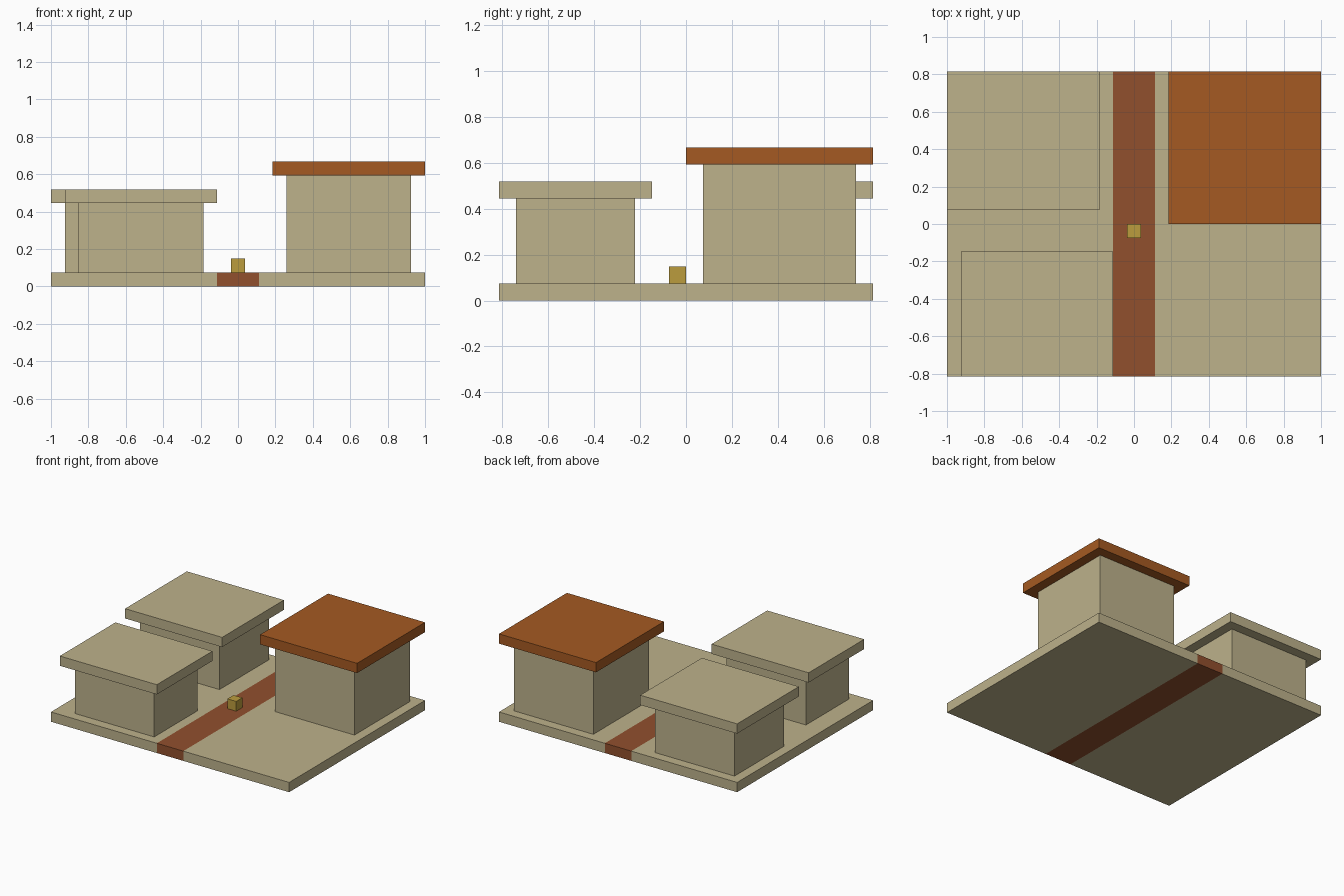
import bpy
import bmesh
from mathutils import Vector

default = bpy.data.objects.get("Cube")
if default:
    bpy.data.objects.remove(default)

U = 2 / 27  # building module: the slab is 27 modules wide


def material(name, rgb):
    mat = bpy.data.materials.new(name)
    mat.use_nodes = True
    color = (*rgb, 1)
    mat.diffuse_color = color
    bsdf = mat.node_tree.nodes["Principled BSDF"]
    bsdf.inputs["Base Color"].default_value = color
    bsdf.inputs["Roughness"].default_value = 0.9
    return mat


sand = material("sand", (0.51, 0.445, 0.26))
rust = material("rust_orange", (0.376, 0.102, 0.016))
brick = material("brick_brown", (0.283, 0.08, 0.027))
gold = material("gold", (0.50, 0.335, 0.047))


def block(name, low, high, mat):
    """Box between two corners, given in modules."""
    low, high = Vector(low) * U, Vector(high) * U
    mesh = bpy.data.meshes.new(name)
    bm = bmesh.new()
    bmesh.ops.create_cube(bm, size=1)
    bmesh.ops.scale(bm, vec=high - low, verts=bm.verts)
    bmesh.ops.translate(bm, vec=(low + high) / 2, verts=bm.verts)
    bm.to_mesh(mesh)
    bm.free()
    mesh.materials.append(mat)
    obj = bpy.data.objects.new(name, mesh)
    bpy.context.collection.objects.link(obj)
    return obj


def house(name, x0, x1, y0, y1, wall_height, roof_mat):
    """Plain walls under a flat roof that overhangs one module all round."""
    eaves = 1 + wall_height
    block(name + "_walls", (x0 + 1, y0 + 1, 1), (x1 - 1, y1 - 1, eaves), sand)
    block(name + "_roof", (x0, y0, eaves), (x1, y1, eaves + 1), roof_mat)


# Ground slab, cut lengthwise so the middle strip becomes the path
ground = block("ground_slab", (-13.5, -11, 0), (13.5, 11, 1), sand)
ground.data.materials.append(brick)
bm = bmesh.new()
bm.from_mesh(ground.data)
for x in (-1.5, 1.5):
    geom = bm.verts[:] + bm.edges[:] + bm.faces[:]
    bmesh.ops.bisect_plane(bm, geom=geom, plane_co=(x * U, 0, 0), plane_no=(1, 0, 0))
for face in bm.faces:
    if abs(face.calc_center_median().x) < U:
        face.material_index = 1
bm.to_mesh(ground.data)
bm.free()

# Three houses and the small marker on the path
house("tall_house", 2.5, 13.5, 0, 11, 7, rust)
house("front_house", -12.5, -1.5, -11, -2, 5, sand)
house("back_house", -13.5, -2.5, 1, 11, 5, sand)
block("path_marker", (-0.5, -1, 1), (0.5, 0, 2), gold)
